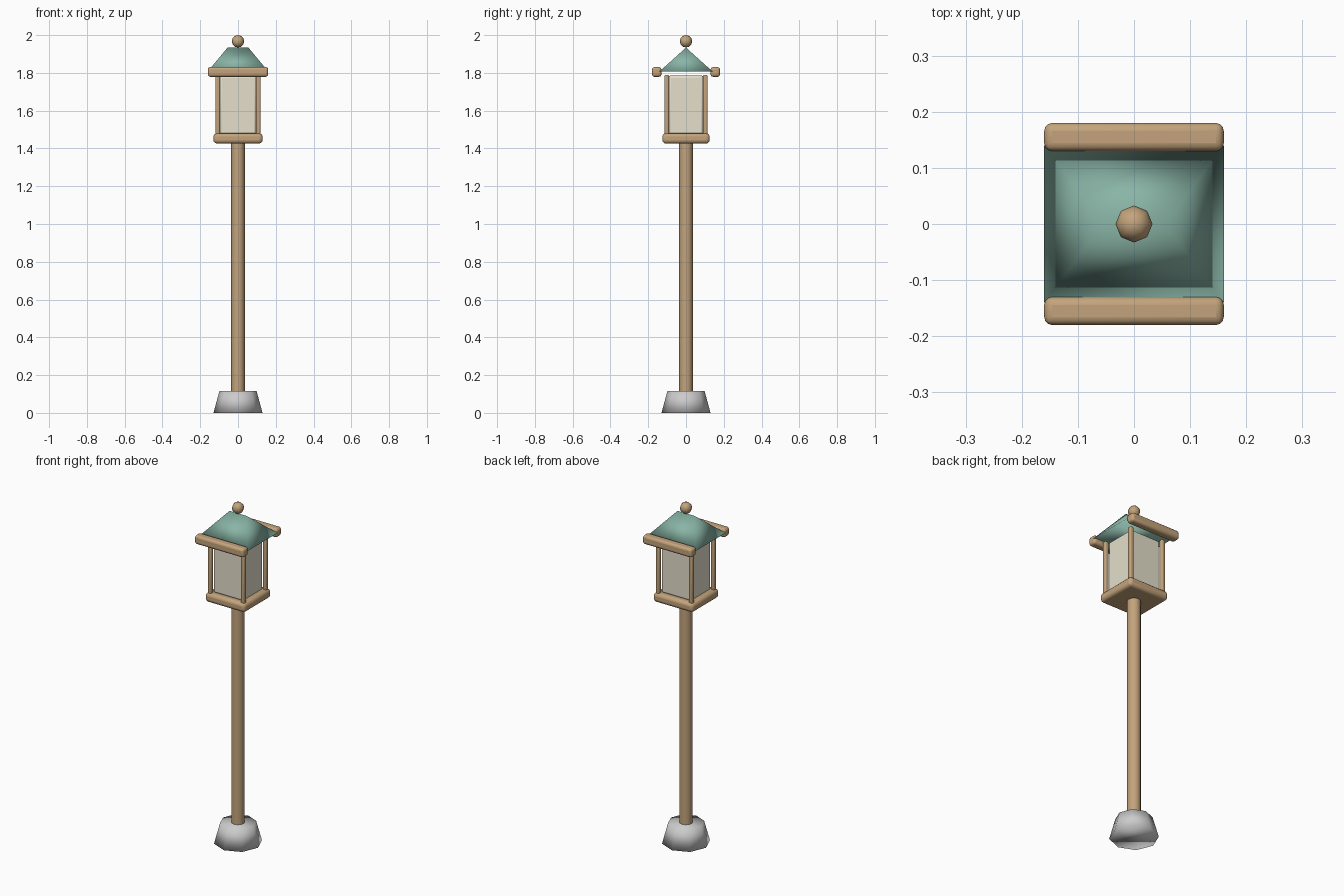
import bpy, bmesh, math

if "Cube" in bpy.data.objects:
    bpy.data.objects.remove(bpy.data.objects["Cube"])


def material(name, rgb):
    m = bpy.data.materials.new(name)
    m.diffuse_color = (*rgb, 1)
    m.use_nodes = True
    m.node_tree.nodes["Principled BSDF"].inputs["Base Color"].default_value = m.diffuse_color
    return m


WOOD = material("wood", (0.55, 0.37, 0.20))
GREEN = material("roof_green", (0.25, 0.46, 0.38))
CREAM = material("paper", (0.78, 0.74, 0.60))


def finish(ob, name, mat):
    ob.name = name
    if mat:
        ob.data.materials.append(mat)
    for p in ob.data.polygons:
        p.use_smooth = True
    return ob


def box(name, loc, size, bevel, mat):
    bpy.ops.mesh.primitive_cube_add(size=1, location=loc)
    ob = bpy.context.object
    ob.scale = size
    bpy.ops.object.transform_apply(location=False, rotation=False, scale=True)
    b = ob.modifiers.new("bevel", 'BEVEL')
    b.width, b.segments = bevel, 3
    finish(ob, name, mat)
    bpy.ops.object.shade_smooth_by_angle(angle=math.radians(40))
    return ob


def cone(name, sides, r1, r2, z0, z1, mat, xy=(0, 0)):
    bpy.ops.mesh.primitive_cone_add(vertices=sides, radius1=r1, radius2=r2,
                                    depth=z1 - z0, location=(*xy, (z0 + z1) / 2))
    return finish(bpy.context.object, name, mat)


# Stone footing and pole
cone("footing", 8, 0.13, 0.098, 0, 0.117, None)
cone("pole", 12, 0.036, 0.036, 0.1, 1.45, WOOD)
bpy.ops.object.shade_smooth_by_angle(angle=math.radians(40))

# Lantern tray and paper shade
box("lantern_tray", (0, 0, 1.453), (0.26, 0.25, 0.054), 0.018, WOOD)
box("paper_shade", (0, 0, 1.631), (0.195, 0.185, 0.31), 0.012, CREAM)

# Corner posts
for sx in (-1, 1):
    for sy in (-1, 1):
        box("corner_post", (sx * 0.107, sy * 0.102, 1.63), (0.024, 0.024, 0.32), 0.007, WOOD)

# Eave beams, front and back
for sy in (-1, 1):
    box("eave_beam", (0, sy * 0.155, 1.805), (0.32, 0.05, 0.052), 0.014, WOOD)

# Hip roof with a short ridge
bm = bmesh.new()
eave = [bm.verts.new((x, y, 1.808)) for x, y in
        ((-0.16, -0.14), (0.16, -0.14), (0.16, 0.14), (-0.16, 0.14))]
ridge = [bm.verts.new((x, 0, 1.934)) for x in (-0.055, 0.055)]
a, b, c, d = eave
l, r = ridge
for f in ((a, b, r, l), (b, c, r), (c, d, l, r), (d, a, l), (d, c, b, a)):
    bm.faces.new(f)
me = bpy.data.meshes.new("roof")
bm.to_mesh(me)
bm.free()
roof = bpy.data.objects.new("roof", me)
bpy.context.collection.objects.link(roof)
finish(roof, "roof", GREEN)

# Finial ball
bpy.ops.mesh.primitive_uv_sphere_add(segments=8, ring_count=6, radius=0.033, location=(0, 0, 1.967))
finish(bpy.context.object, "finial", WOOD)
